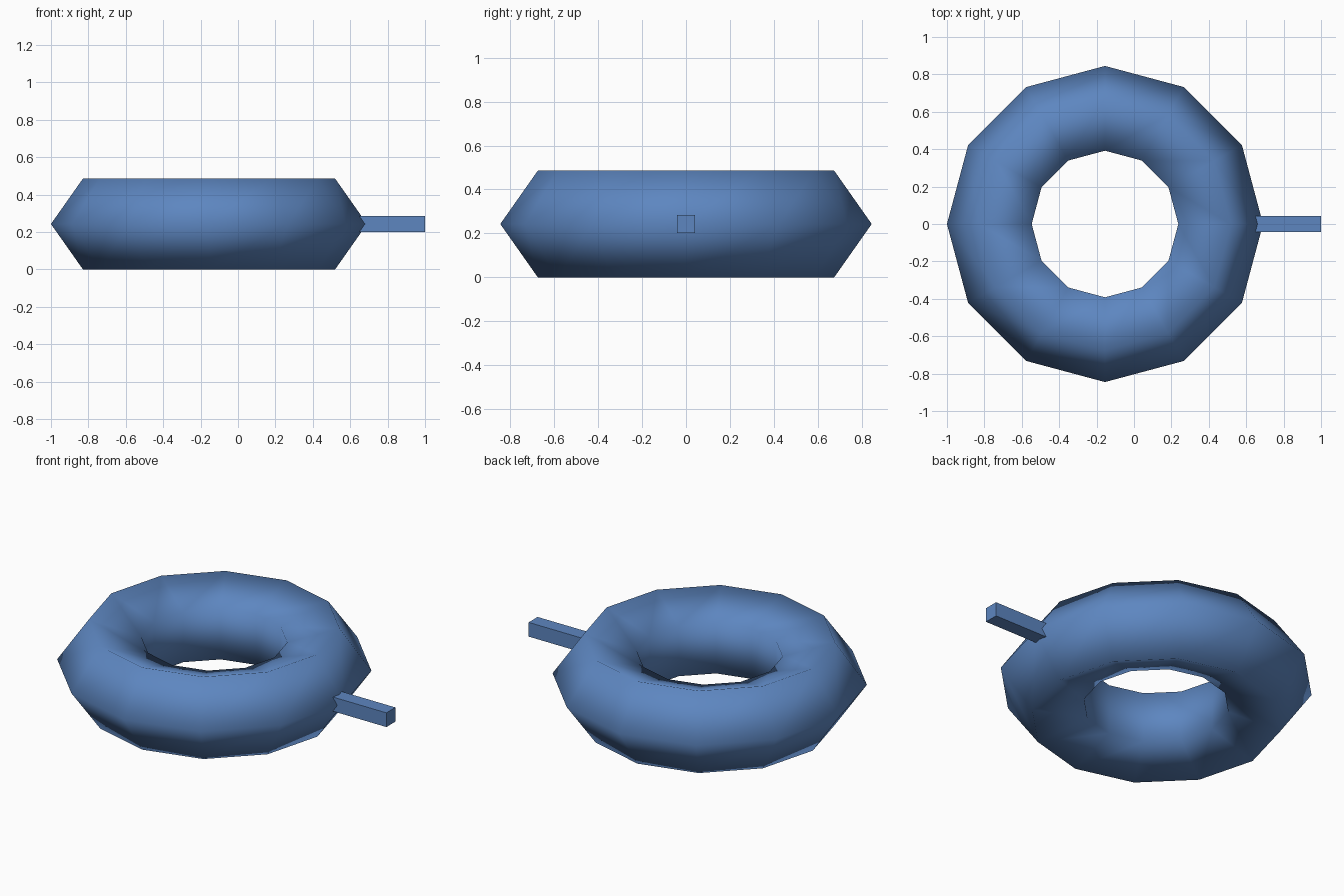
import bpy, bmesh, math

if "Cube" in bpy.data.objects:
    bpy.data.objects.remove(bpy.data.objects["Cube"])

blue = bpy.data.materials.new("blue")
blue.diffuse_color = (0.11, 0.24, 0.53, 1)
blue.use_nodes = True
blue.node_tree.nodes["Principled BSDF"].inputs["Base Color"].default_value = blue.diffuse_color

CX, CZ = -0.155, 0.243


def finish(name, bm, smooth):
    bmesh.ops.recalc_face_normals(bm, faces=bm.faces)
    for f in bm.faces:
        f.smooth = smooth
    me = bpy.data.meshes.new(name)
    bm.to_mesh(me)
    bm.free()
    me.materials.append(blue)
    ob = bpy.data.objects.new(name, me)
    bpy.context.collection.objects.link(ob)
    return ob


# Ring: five-sided section swept around twelve segments
SEG = 12
profile = [(0.845, 0), (0.674, 0.243), (0.392, 0.149), (0.392, -0.149), (0.674, -0.243)]
bm = bmesh.new()
rings = []
for i in range(SEG):
    a = 2 * math.pi * i / SEG
    rings.append([bm.verts.new((CX + r * math.cos(a), r * math.sin(a), CZ + z))
                  for r, z in profile])
n = len(profile)
for i in range(SEG):
    p, q = rings[i], rings[(i + 1) % SEG]
    for j in range(n):
        k = (j + 1) % n
        bm.faces.new((p[j], q[j], q[k], p[k]))
finish("ring", bm, True)

# Handle: square bar sticking out of the ring
x0, x1, w = 0.56, 1.0, 0.084
bm = bmesh.new()
bmesh.ops.create_cube(bm, size=1)
for v in bm.verts:
    v.co = ((x0 + x1) / 2 + v.co.x * (x1 - x0), v.co.y * w, CZ + v.co.z * w)
finish("handle_bar", bm, False)
